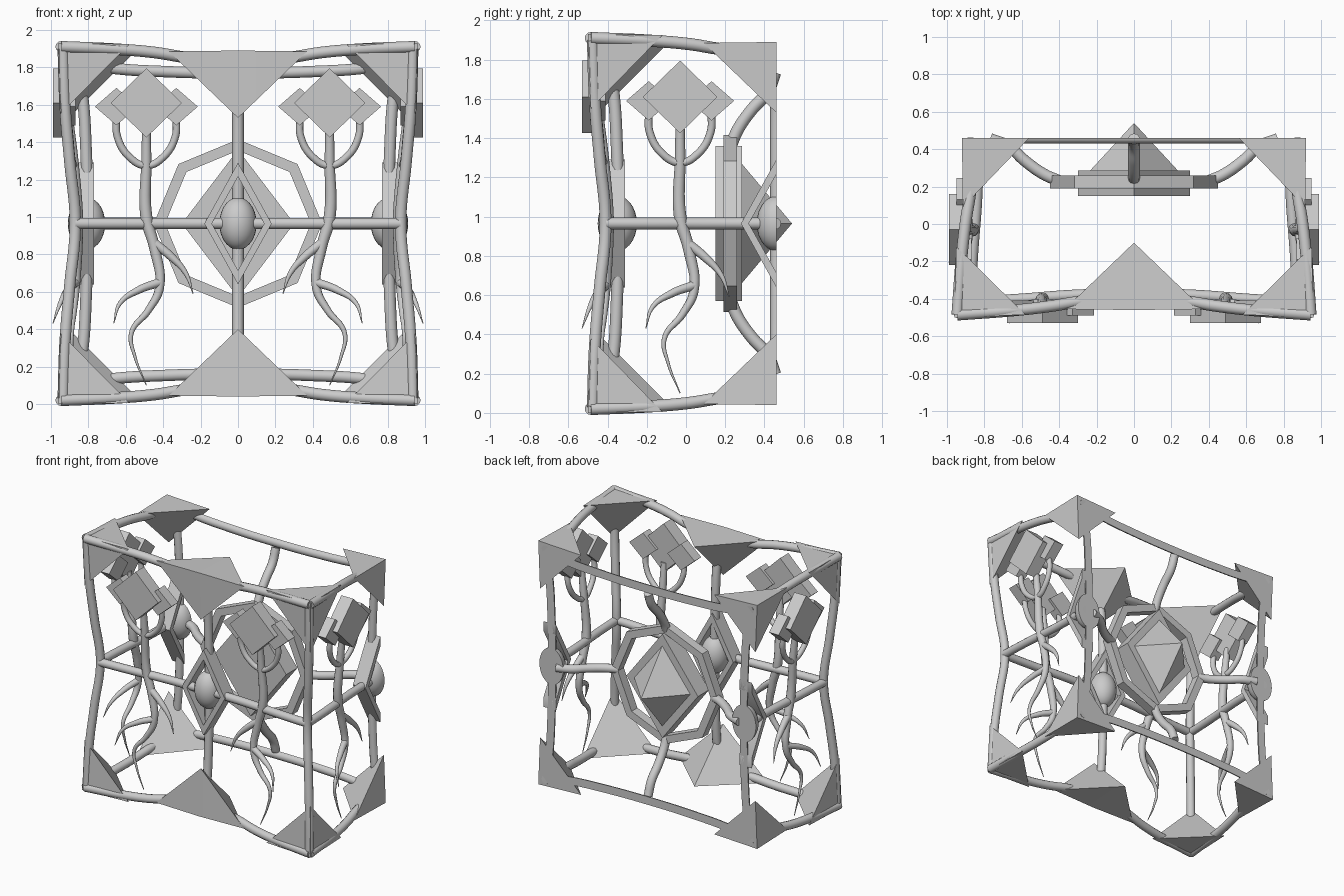
import bpy, bmesh, math
from mathutils import Matrix, Vector

if "Cube" in bpy.data.objects:
    bpy.data.objects.remove(bpy.data.objects["Cube"])

CY, CZ = 0.46, 0.965            # centre of the cube whose front half is shown
I = Matrix.Identity(4)
R = Matrix.Translation((0, CY, 0)) @ Matrix.Rotation(math.pi / 2, 4, 'Z') @ Matrix.Translation((0, -CY, 0))
M = Matrix.Diagonal((-1, 1, 1, 1))
V = Matrix.Translation((0, 0, 2 * CZ)) @ Matrix.Diagonal((1, 1, -1, 1))


def place(bm, name, mats=(I,), cut=False, angle=35):
    """Make one object per transform, trimming at the back plane if wanted."""
    for m in mats:
        b = bm.copy()
        bmesh.ops.transform(b, matrix=m, verts=b.verts)
        if cut and max(v.co.y for v in b.verts) > CY + 0.001:
            geom = b.verts[:] + b.edges[:] + b.faces[:]
            res = bmesh.ops.bisect_plane(b, geom=geom, dist=1e-5, plane_co=(0, CY, 0),
                                         plane_no=(0, 1, 0), clear_outer=True)
            edges = [e for e in res['geom_cut'] if isinstance(e, bmesh.types.BMEdge)]
            bmesh.ops.holes_fill(b, edges=edges, sides=0)
        bmesh.ops.recalc_face_normals(b, faces=b.faces)
        me = bpy.data.meshes.new(name)
        b.to_mesh(me)
        b.free()
        me.polygons.foreach_set('use_smooth', [True] * len(me.polygons))
        me.set_sharp_from_angle(angle=math.radians(angle))
        bpy.context.collection.objects.link(bpy.data.objects.new(name, me))
    bm.free()


def tube(points, radius, taper=None):
    """Round smooth bar through points; taper lists a radius factor per point."""
    cu = bpy.data.curves.new('path', 'CURVE')
    cu.dimensions = '3D'
    cu.bevel_depth = radius
    cu.bevel_resolution = 4
    cu.resolution_u = 8
    cu.use_fill_caps = True
    sp = cu.splines.new('BEZIER')
    sp.bezier_points.add(len(points) - 1)
    for i, (p, co) in enumerate(zip(sp.bezier_points, points)):
        p.co = co
        p.handle_left_type = p.handle_right_type = 'AUTO'
        p.radius = taper[i] if taper else 1
    ob = bpy.data.objects.new('path', cu)
    bpy.context.collection.objects.link(ob)
    me = bpy.data.meshes.new_from_object(ob.evaluated_get(bpy.context.evaluated_depsgraph_get()))
    bm = bmesh.new()
    bm.from_mesh(me)
    bmesh.ops.remove_doubles(bm, verts=bm.verts, dist=1e-5)
    bpy.data.objects.remove(ob)
    bpy.data.curves.remove(cu)
    bpy.data.meshes.remove(me)
    return bm


def hull(points):
    bm = bmesh.new()
    for p in points:
        bm.verts.new(p)
    bmesh.ops.convex_hull(bm, input=bm.verts)
    return bm


def outline(n, rx, rz, y, cx=0, cz=CZ):
    return [Vector((cx + rx * math.cos(2 * math.pi * i / n), y, cz + rz * math.sin(2 * math.pi * i / n)))
            for i in range(n)]


def plate(n, rx, rz, y0, y1, cx=0, cz=CZ):
    return hull(outline(n, rx, rz, y0, cx, cz) + outline(n, rx, rz, y1, cx, cz))


def ring(n, ox, oz, ix, iz, y0, y1):
    bm = bmesh.new()
    loops = [[bm.verts.new(p) for p in outline(n, a, b, y)]
             for a, b, y in ((ox, oz, y0), (ox, oz, y1), (ix, iz, y1), (ix, iz, y0))]
    for k in range(4):
        a, b = loops[k], loops[(k + 1) % 4]
        for i in range(n):
            j = (i + 1) % n
            bm.faces.new((a[i], a[j], b[j], b[i]))
    return bm


FOUR = (I, M, V, M @ V)
FACES = (I, R, M @ R)                      # front, right, left
HALVES = (I, M, R, M @ R)                  # tree and rail positions
RAILS = HALVES + tuple(m @ V for m in HALVES)

# Corner caps and mid-edge caps
P = (-0.96, -0.5, 1.93)
place(hull([P, (-0.58, -0.485, 1.925), (-0.95, -0.12, 1.925), (-0.95, -0.485, 1.55)]), 'corner_cap', FOUR)
place(hull([(0, -0.46, 1.89), (-0.37, -0.455, 1.885), (0.37, -0.455, 1.885),
            (0, -0.445, 1.53), (0, -0.1, 1.875)]),
      'edge_cap', FACES + tuple(m @ V for m in FACES), cut=True)

# Bowed rails along the cube edges
place(tube([(-0.945, -0.485, 1.91), (-0.62, -0.46, 1.895), (-0.45, -0.44, 1.88),
            (-0.25, -0.41, 1.85), (0, -0.40, 1.84)], 0.031), 'top_and_bottom_rail', RAILS)
half = [(-0.935, -0.475, 1.9), (-0.925, -0.465, 1.6), (-0.9, -0.44, 1.3)]
post = half + [(-0.87, -0.41, CZ)] + [(x, y, 2 * CZ - z) for x, y, z in reversed(half)]
place(tube(post, 0.031), 'corner_post', (I, M))

# Centre bars: upright on three faces, crosswise at mid height, top and bottom
half = [(0, -0.41, 1.86), (0, -0.372, 1.65), (0, -0.352, 1.35)]
bar = half + [(0, -0.345, CZ)] + [(x, y, 2 * CZ - z) for x, y, z in reversed(half)]
place(tube(bar, 0.031), 'face_upright', FACES, cut=True)
cross = [(z - CZ, CY + 0.002, CZ - (y - CY)) for x, y, z in bar]
place(tube(cross, 0.031), 'back_crossbar', (I, V), cut=True)
place(tube([(0, -0.375, CZ), (-0.3, -0.38, CZ), (-0.65, -0.405, CZ), (-0.87, -0.415, CZ)],
           0.03), 'belt_rail', HALVES)

# Diamond frame with an oval bead on each face
place(ring(4, 0.18, 0.325, 0.14, 0.25, -0.415, -0.31), 'diamond_frame', FACES, cut=True)
bead = bmesh.new()
bmesh.ops.create_uvsphere(bead, u_segments=24, v_segments=14, radius=1)
bmesh.ops.transform(bead, verts=bead.verts,
                    matrix=Matrix.Translation((0, -0.35, CZ)) @ Matrix.Diagonal((0.1, 0.1, 0.14, 1)))
place(bead, 'bead', FACES, cut=True)

# Trees: trunk, forks, roots and leaf blocks
X = -0.49
place(tube([(X, -0.44, 1.5), (X, -0.42, 1.3), (X, -0.4, 1.0), (-0.445, -0.4, 0.83), (-0.42, -0.41, 0.62),
            (-0.48, -0.42, 0.5), (-0.57, -0.43, 0.38), (-0.55, -0.43, 0.25), (X, -0.43, 0.1)],
           0.032, [0.7, 0.85, 1, 0.9, 0.75, 0.6, 0.4, 0.25, 0.08]), 'tree_trunk', HALVES)
place(tube([(-0.65, -0.45, 1.53), (-0.645, -0.44, 1.43), (-0.58, -0.43, 1.32), (X, -0.42, 1.275),
            (-0.4, -0.43, 1.32), (-0.335, -0.44, 1.43), (-0.33, -0.45, 1.53)], 0.02), 'tree_fork', HALVES)
place(tube([(-0.46, -0.4, 0.87), (-0.36, -0.41, 0.79), (-0.28, -0.42, 0.7), (-0.24, -0.43, 0.59)],
           0.026, [1, 0.85, 0.5, 0.08]), 'inner_root', HALVES)
place(tube([(-0.42, -0.41, 0.65), (-0.53, -0.45, 0.61), (-0.63, -0.49, 0.54), (-0.665, -0.53, 0.43)],
           0.024, [1, 0.85, 0.5, 0.08]), 'outer_root', HALVES)
place(plate(4, 0.19, 0.185, -0.53, -0.43, X, 1.61), 'large_leaf', HALVES)
for side in (-1, 1):
    place(plate(4, 0.115, 0.1, -0.49, -0.41, X + side * 0.16, 1.59), 'small_leaf', HALVES)

# Back medallion: octagon ring, diamond plate, pyramid gem
place(ring(8, 0.45, 0.45, 0.39, 0.39, 0.19, 0.26), 'octagon_ring')
place(plate(4, 0.3, 0.395, 0.15, 0.285), 'diamond_plate')
place(hull(outline(4, 0.24, 0.31, 0.28) + [Vector((0, 0.54, CZ))]), 'pyramid_gem')

# Arms joining the medallion to the frame
arm = [(0.4, 0.23), (0.48, 0.265), (0.58, 0.335), (0.67, 0.415), (0.77, 0.455)]
place(tube([(0, y, CZ + d) for d, y in arm], 0.031), 'vertical_arm', (I, V))
place(tube([(d, y, CZ) for d, y in arm], 0.031), 'side_arm', (I, M))
